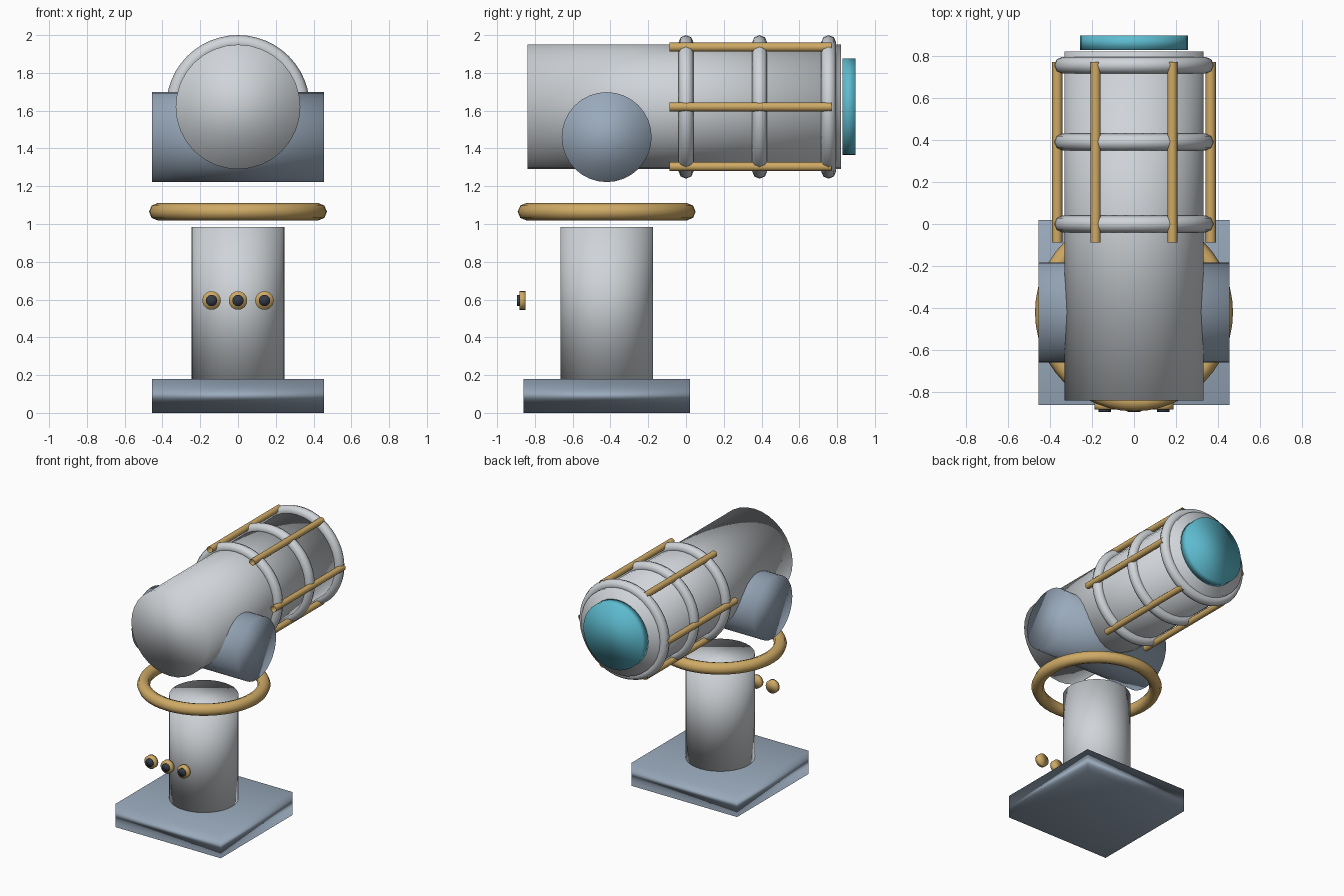
import bpy
import math

cube = bpy.data.objects.get("Cube")
if cube:
    bpy.data.objects.remove(cube, do_unlink=True)


def material(name, rgb):
    mat = bpy.data.materials.new(name)
    mat.use_nodes = True
    colour = (*rgb, 1.0)
    mat.diffuse_color = colour
    mat.node_tree.nodes["Principled BSDF"].inputs["Base Color"].default_value = colour
    return mat


GREY = material("light grey", (0.63, 0.66, 0.69))
SLATE = material("slate blue", (0.32, 0.40, 0.50))
GOLD = material("brass", (0.62, 0.40, 0.13))
CYAN = material("lens cyan", (0.11, 0.50, 0.63))
DARK = material("dark slate", (0.035, 0.045, 0.065))

ROTATION = {
    "x": (0, math.pi / 2, 0),
    "y": (math.pi / 2, 0, 0),
    "z": (0, 0, 0),
}


def finish(name, mat):
    obj = bpy.context.object
    obj.name = obj.data.name = name
    obj.data.materials.append(mat)
    bpy.ops.object.shade_smooth()
    return obj


def cylinder(name, mat, axis, centre, radius, start, end, sides=32, caps="NGON"):
    """Cylinder along an axis, between two positions on that axis."""
    loc = list(centre)
    loc["xyz".index(axis)] = (start + end) / 2
    bpy.ops.mesh.primitive_cylinder_add(
        vertices=sides, radius=radius, depth=end - start, end_fill_type=caps,
        location=loc, rotation=ROTATION[axis])
    return finish(name, mat)


def torus(name, mat, axis, centre, major, minor):
    bpy.ops.mesh.primitive_torus_add(
        major_radius=major, minor_radius=minor, major_segments=48,
        minor_segments=8, location=centre, rotation=ROTATION[axis])
    return finish(name, mat)


MOUNT_Y = -0.42
BARREL_Z = 1.62

# Square base plate
bpy.ops.mesh.primitive_cube_add(size=1, location=(0, MOUNT_Y, 0.09))
base = finish("base_plate", SLATE)
base.scale = (0.908, 0.88, 0.18)

# Column, floating collar ring and cross pivot
cylinder("column", GREY, "z", (0, MOUNT_Y, 0), 0.245, 0.18, 0.985)
torus("collar_ring", GOLD, "z", (0, MOUNT_Y, 1.065), 0.425, 0.046)
cylinder("pivot_drum", SLATE, "x", (0, MOUNT_Y, 1.46), 0.238, -0.455, 0.455)

# Barrel with lens
axis_point = (0, 0, BARREL_Z)
cylinder("barrel", GREY, "y", axis_point, 0.33, -0.84, 0.82)
cylinder("lens", CYAN, "y", axis_point, 0.256, 0.828, 0.897)

# Hoops around the barrel
for i, y in enumerate((0.0, 0.39, 0.755)):
    torus(f"barrel_hoop_{i + 1}", GREY, "y", (0, y, BARREL_Z), 0.34, 0.04)

# Open-ended rods running along the hoops
for i in range(6):
    a = i * math.tau / 6
    spot = (0.365 * math.cos(a), 0, BARREL_Z + 0.365 * math.sin(a))
    cylinder(f"barrel_rod_{i + 1}", GOLD, "y", spot, 0.024, -0.088, 0.77,
             sides=12, caps="NOTHING")

# Row of three control buttons in front of the column
for side, x in (("right", -0.14), ("middle", 0), ("left", 0.14)):
    spot = (x, 0, 0.595)
    cylinder(f"button_bezel_{side}", GOLD, "y", spot, 0.049, -0.882, -0.85, sides=24)
    cylinder(f"button_cap_{side}", DARK, "y", spot, 0.03, -0.895, -0.875, sides=24)
